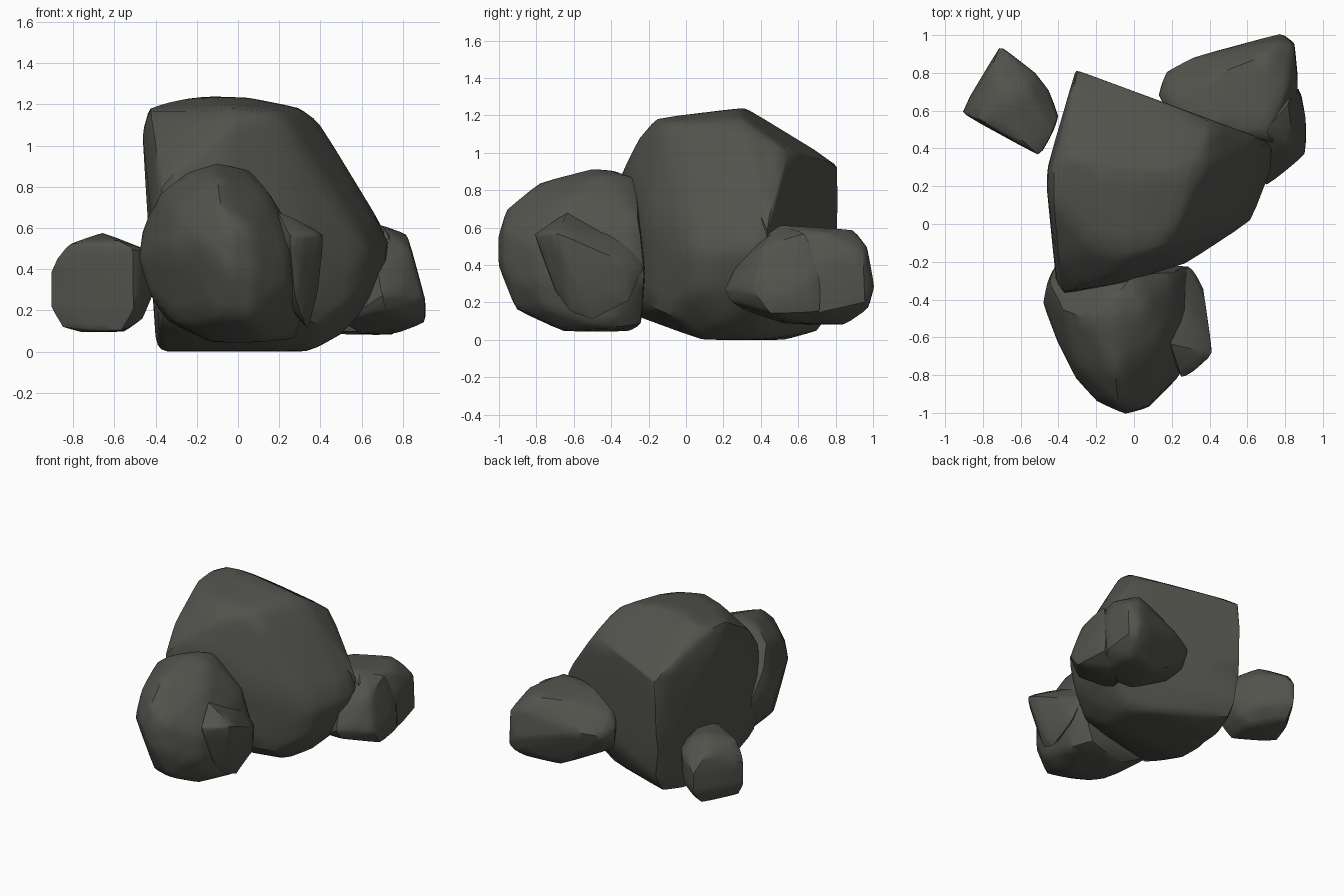
import bpy, bmesh, math

stone = bpy.data.materials.new("dark_stone")
stone.diffuse_color = (0.085, 0.087, 0.074, 1)


def boulder(name, points):
    """Convex rock through the given corners, edges slightly worn."""
    bm = bmesh.new()
    for p in points:
        bm.verts.new(p)
    bmesh.ops.convex_hull(bm, input=bm.verts)
    loose = [v for v in bm.verts if not v.link_faces]
    bmesh.ops.delete(bm, geom=loose, context='VERTS')
    bmesh.ops.subdivide_edges(bm, edges=bm.edges[:], cuts=3, use_grid_fill=True)
    bmesh.ops.triangulate(bm, faces=bm.faces[:])
    bmesh.ops.smooth_vert(bm, verts=bm.verts[:], factor=0.3,
                          use_axis_x=True, use_axis_y=True, use_axis_z=True)
    bmesh.ops.recalc_face_normals(bm, faces=bm.faces[:])
    me = bpy.data.meshes.new(name)
    bm.to_mesh(me)
    bm.free()
    me.materials.append(stone)
    ob = bpy.data.objects.new(name, me)
    bpy.context.collection.objects.link(ob)
    bpy.ops.object.select_all(action='DESELECT')
    ob.select_set(True)
    bpy.context.view_layer.objects.active = ob
    bpy.ops.object.shade_smooth_by_angle(angle=math.radians(35))
    return ob


# Large central boulder with a flat back and a sloping top
boulder("main_boulder", [
    (-0.43, 0.12, 1.17), (-0.43, 0.3, 1.185), (-0.36, 0.36, 1.205), (-0.18, 0.32, 1.243),
    (0.05, 0.27, 1.235), (0.3, 0.3, 1.185), (0.2, -0.1, 1.16), (0.39, 0.3, 1.12),
    (-0.05, -0.16, 1.185), (-0.2, -0.12, 1.17), (-0.4, -0.2, 0.98), (-0.05, -0.25, 1.08),
    (-0.31, 0.815, 0.94), (-0.29, 0.81, 0.94), (0.41, 0.55, 1.01),
    (-0.37, -0.36, 0.8), (-0.3, -0.35, 0.88), (-0.05, -0.31, 0.88),
    (-0.37, -0.38, 0.4), (0.28, -0.21, 0.65),
    (0.74, 0.43, 0.53), (0.73, 0.28, 0.5), (0.63, 0.02, 0.5), (0.67, 0.45, 0.66),
    (-0.465, 0.2, 1.06), (-0.46, 0.3, 1.0), (-0.415, -0.3, 0.6),
    (-0.36, 0.45, 0), (-0.36, 0.1, 0), (0.34, 0.08, 0), (0.34, 0.42, 0), (-0.25, 0.53, 0),
    (-0.31, 0.8, 0.17), (-0.3, 0.71, 0.05), (0.5, 0.2, 0.08), (0.68, 0.42, 0.27),
    (0.58, 0.02, 0.26), (0.4, -0.08, 0.13),
    (-0.38, -0.33, 0.15), (0.25, -0.2, 0.18), (-0.4, 0.1, 0.04),
])

# Rounded boulder leaning on the front
boulder("front_boulder", [
    (-0.485, -0.42, 0.45), (-0.46, -0.3, 0.62), (-0.42, -0.2, 0.4), (-0.38, -0.45, 0.77),
    (-0.25, -0.5, 0.87), (-0.1, -0.5, 0.915), (-0.08, -0.37, 0.905), (0.06, -0.45, 0.88),
    (0.0, -0.27, 0.87), (-0.1, -0.79, 0.84), (0.14, -0.6, 0.79), (0.22, -0.25, 0.65),
    (0.06, -0.97, 0.6), (-0.04, -1.005, 0.55), (-0.05, -1.005, 0.4), (-0.08, -0.96, 0.7),
    (-0.2, -0.94, 0.55), (-0.31, -0.82, 0.5), (-0.41, -0.62, 0.5), (-0.3, -0.75, 0.7),
    (0.25, -0.79, 0.5), (0.28, -0.5, 0.56), (0.3, -0.22, 0.35), (0.34, -0.36, 0.3),
    (0.08, -0.97, 0.38), (0.17, -0.88, 0.3), (0.25, -0.79, 0.32),
    (0.05, -0.91, 0.16), (-0.1, -0.88, 0.17), (0.22, -0.75, 0.17), (-0.3, -0.65, 0.14),
    (-0.43, -0.45, 0.28), (-0.13, -0.62, 0.045), (0.13, -0.66, 0.045), (0.28, -0.4, 0.06),
    (-0.12, -0.3, 0.045), (0.2, -0.24, 0.08), (-0.35, -0.25, 0.15),
])

# Jagged chip on the front boulder
boulder("front_chip", [
    (0.19, -0.64, 0.69), (0.42, -0.69, 0.575), (0.25, -0.82, 0.57), (0.32, -0.78, 0.55),
    (0.37, -0.34, 0.42), (0.39, -0.58, 0.3), (0.28, -0.7, 0.25), (0.34, -0.5, 0.1),
    (0.32, -0.62, 0.14), (0.2, -0.28, 0.55), (0.34, -0.3, 0.2), (0.3, -0.22, 0.38),
    (0.1, -0.5, 0.4),
])

# Small stone at the back left
boulder("small_stone", [
    (-0.92, 0.59, 0.36), (-0.92, 0.59, 0.22), (-0.88, 0.58, 0.45), (-0.82, 0.55, 0.525),
    (-0.86, 0.57, 0.12), (-0.77, 0.54, 0.095), (-0.66, 0.68, 0.58), (-0.5, 0.36, 0.5),
    (-0.5, 0.36, 0.2), (-0.56, 0.4, 0.1), (-0.58, 0.43, 0.54), (-0.43, 0.48, 0.49),
    (-0.4, 0.57, 0.43), (-0.4, 0.57, 0.3), (-0.46, 0.6, 0.16), (-0.55, 0.65, 0.095),
    (-0.45, 0.71, 0.42), (-0.52, 0.8, 0.44), (-0.65, 0.9, 0.43), (-0.71, 0.94, 0.37),
    (-0.71, 0.94, 0.22), (-0.72, 0.85, 0.12), (-0.75, 0.84, 0.49), (-0.53, 0.79, 0.2),
    (-0.56, 0.72, 0.54),
])

# Back right stone: a long rear lobe and a shorter side lobe
boulder("rear_stone", [
    (0.13, 0.68, 0.42), (0.13, 0.69, 0.28), (0.17, 0.81, 0.38), (0.3, 0.88, 0.4),
    (0.5, 0.93, 0.4), (0.18, 0.68, 0.5),
    (0.78, 1.01, 0.28), (0.85, 0.96, 0.2), (0.85, 0.95, 0.46), (0.76, 0.97, 0.5),
    (0.7, 0.9, 0.59), (0.7, 0.5, 0.615), (0.82, 0.75, 0.57), (0.45, 0.8, 0.58),
    (0.4, 0.5, 0.6), (0.2, 0.55, 0.5), (0.87, 0.7, 0.4), (0.87, 0.75, 0.15),
    (0.75, 0.85, 0.08), (0.5, 0.83, 0.085), (0.3, 0.8, 0.2), (0.45, 0.5, 0.085),
    (0.75, 0.5, 0.09), (0.78, 0.98, 0.17), (0.2, 0.6, 0.2), (0.74, 0.42, 0.56),
])
boulder("side_stone", [
    (0.91, 0.56, 0.25), (0.91, 0.37, 0.25), (0.91, 0.45, 0.14), (0.84, 0.42, 0.5),
    (0.82, 0.64, 0.58), (0.7, 0.5, 0.61), (0.7, 0.36, 0.5), (0.8, 0.28, 0.3),
    (0.7, 0.2, 0.27), (0.68, 0.26, 0.39), (0.72, 0.24, 0.2), (0.6, 0.53, 0.08),
    (0.75, 0.65, 0.08), (0.88, 0.72, 0.15), (0.87, 0.72, 0.38), (0.5, 0.35, 0.14),
    (0.5, 0.5, 0.5), (0.4, 0.7, 0.3),
])
